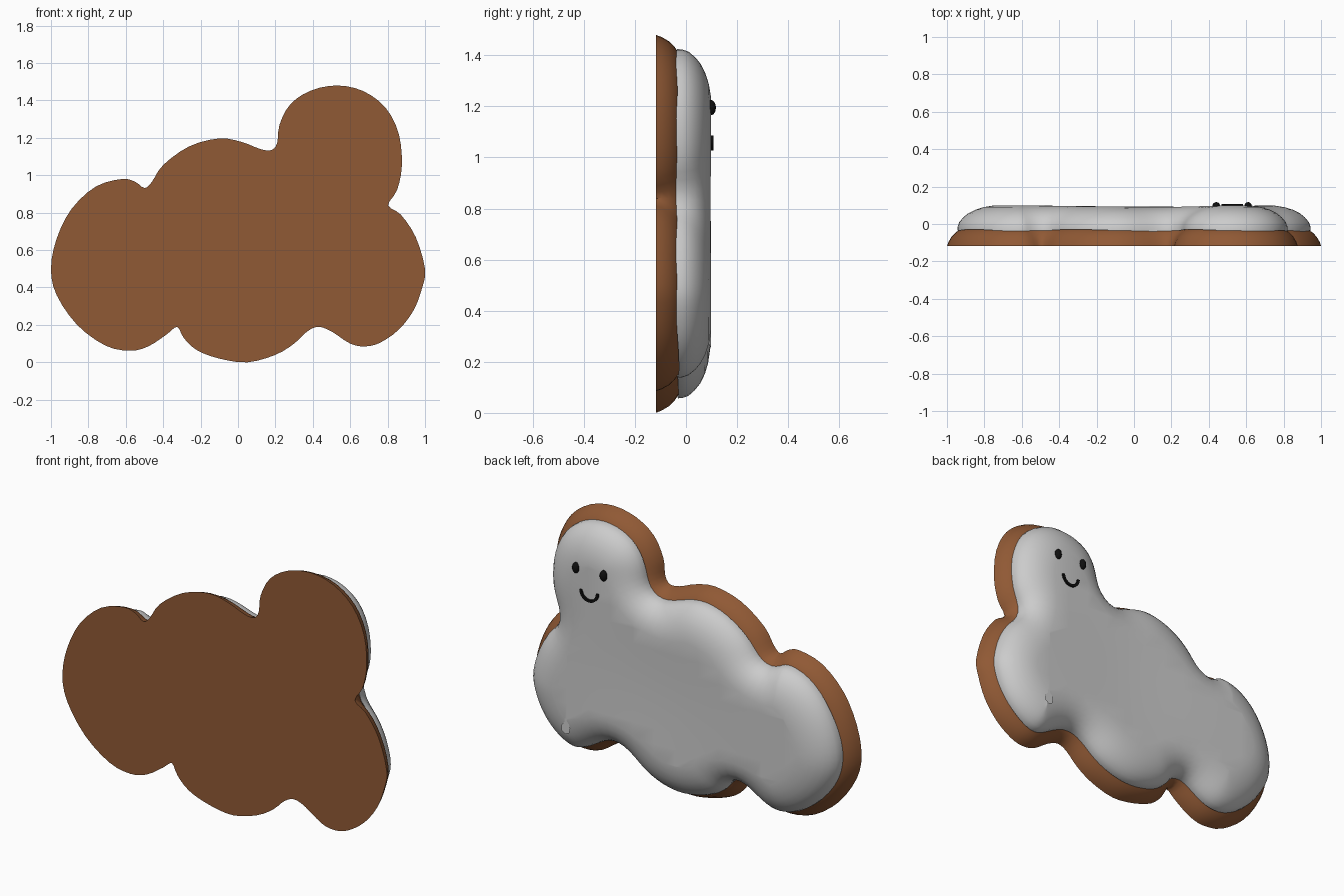
import bpy, bmesh, math
from mathutils import Vector

if "Cube" in bpy.data.objects:
    bpy.data.objects.remove(bpy.data.objects["Cube"])

# Cloud-shaped outline (x, z), clockwise seen from the front
OUTLINE = [
    (-1, .5), (-.97, .66), (-.89, .82), (-.76, .94), (-.62, .98), (-.55, .965),
    (-.5, .932), (-.46, .965), (-.4, 1.055), (-.26, 1.155), (-.1, 1.197), (.02, 1.178),
    (.12, 1.14), (.18, 1.135), (.21, 1.175), (.222, 1.27), (.28, 1.38), (.39, 1.453),
    (.53, 1.48), (.67, 1.45), (.79, 1.36), (.86, 1.22), (.876, 1.05), (.85, .92),
    (.803, .84), (.87, .79), (.95, .67), (1, .5), (.985, .4), (.94, .28),
    (.86, .175), (.76, .105), (.68, .085), (.6, .10), (.5, .165), (.43, .19),
    (.37, .165), (.3, .1), (.2, .04), (.05, 0), (-.1, .02), (-.22, .065),
    (-.29, .13), (-.325, .19), (-.38, .15), (-.48, .085), (-.58, .062), (-.71, .09),
    (-.86, .2), (-.97, .36)]


def material(name, color):
    m = bpy.data.materials.new(name)
    m.diffuse_color = (*color, 1)
    m.use_nodes = True
    m.node_tree.nodes["Principled BSDF"].inputs["Base Color"].default_value = m.diffuse_color
    return m


def spline(points, steps=3):
    """Closed smooth curve through the points."""
    p = [Vector(q) for q in points]
    n, out = len(p), []
    for i in range(n):
        a, b, c, d = p[i - 1], p[i], p[(i + 1) % n], p[(i + 2) % n]
        for k in range(steps):
            t = k / steps
            out.append(.5 * (2 * b + (c - a) * t + (2 * a - 5 * b + 4 * c - d) * t * t
                             + (3 * b - a - 3 * c + d) * t ** 3))
    return out


def inset(loop, distance):
    """Shrink the loop in small steps, evening out its points as it goes."""
    steps = max(1, math.ceil(distance / .015))
    n = len(loop)
    for _ in range(steps if distance > 0 else 0):
        moved = []
        for i in range(n):
            t = (loop[(i + 1) % n] - loop[i - 1]).normalized()
            moved.append(loop[i] + Vector((t.y, -t.x)) * distance / steps)
        loop = [(moved[i - 1] + 2 * moved[i] + moved[(i + 1) % n]) / 4 for i in range(n)]
    return loop


def slab(name, profile, mat=None, wave=0.0, dip=0.0):
    """Stack inset outlines along y; profile rows are (inset, y)."""
    bm = bmesh.new()
    base, rings = spline(OUTLINE), []
    for k, (d, y) in enumerate(profile):
        ring = []
        for p in inset(base, d):
            w = wave * (math.sin(9 * p.x + 4 * p.y) + .5 * math.sin(23 * p.y - 11 * p.x))
            ring.append(bm.verts.new((p.x, y + (w if k < 2 else 0), p.y)))
        rings.append(ring)
    n = len(base)
    for a, b in zip(rings, rings[1:]):
        for i in range(n):
            j = (i + 1) % n
            bm.faces.new((a[i], a[j], b[j], b[i]))
    bm.faces.new(rings[0])
    top = bm.faces.new(rings[-1])
    if dip:
        # Cut the top into a grid so it can sink gently in the middle
        region = [top]
        for axis, lo, hi in (((1, 0, 0), -.8, .8), ((0, 0, 1), .25, 1.3)):
            for k in range(13):
                s = lo + (hi - lo) * k / 12
                geom = set(region)
                for f in region:
                    geom.update(f.edges, f.verts)
                cut = bmesh.ops.bisect_plane(bm, geom=list(geom), dist=1e-5,
                                             plane_co=Vector(axis) * s, plane_no=axis)
                region = [g for g in cut["geom"] if isinstance(g, bmesh.types.BMFace)]
        for v in bm.verts:
            if v.co.y > .03:
                r = ((v.co.x - .12) / .42) ** 2 + ((v.co.z - .65) / .4) ** 2
                v.co.y -= dip * math.exp(-r)
    bmesh.ops.recalc_face_normals(bm, faces=bm.faces)
    return finish(name, bm, mat, 50)


def finish(name, bm, mat, angle):
    me = bpy.data.meshes.new(name)
    bm.to_mesh(me)
    bm.free()
    ob = bpy.data.objects.new(name, me)
    bpy.context.collection.objects.link(ob)
    if mat:
        me.materials.append(mat)
    bpy.ops.object.select_all(action='DESELECT')
    bpy.context.view_layer.objects.active = ob
    ob.select_set(True)
    bpy.ops.object.shade_smooth_by_angle(angle=math.radians(angle))
    return ob


brown = material("biscuit_brown", (.28, .10, .035))
black = material("face_black", (.005, .005, .005))

# Biscuit with flat back, and the puffy icing on it
slab("biscuit_base", [(0, -.118), (.007, -.095), (.022, -.067), (.042, -.045),
                      (.07, -.025), (.1, -.015)], brown)
slab("icing", [(.085, -.03), (.05, -.034), (.051, -.015), (.06, .01), (.08, .037),
               (.105, .058), (.14, .077), (.18, .09), (.23, .099)], wave=.004, dip=.014)

# Eyes
for side, x in (("right", .44), ("left", .61)):
    bm = bmesh.new()
    bmesh.ops.create_uvsphere(bm, u_segments=20, v_segments=12, radius=1)
    for v in bm.verts:
        v.co = (x + v.co.x * .02, .097 + v.co.y * .02, 1.195 + v.co.z * .03)
    finish(side + "_eye", bm, black, 60)

# Smile: a half ring with rectangular section
bm = bmesh.new()
rows = []
for k in range(17):
    a = math.pi * (1 + k / 16)
    rows.append([bm.verts.new((.525 + r * math.cos(a), y, 1.085 + r * math.sin(a)))
                 for r, y in ((.044, .09), (.058, .09), (.058, .107), (.044, .107))])
for a, b in zip(rows, rows[1:]):
    for i in range(4):
        bm.faces.new((a[i], a[i - 1], b[i - 1], b[i]))
bm.faces.new(rows[0])
bm.faces.new(rows[-1])
bmesh.ops.recalc_face_normals(bm, faces=bm.faces)
finish("smile", bm, black, 30)
